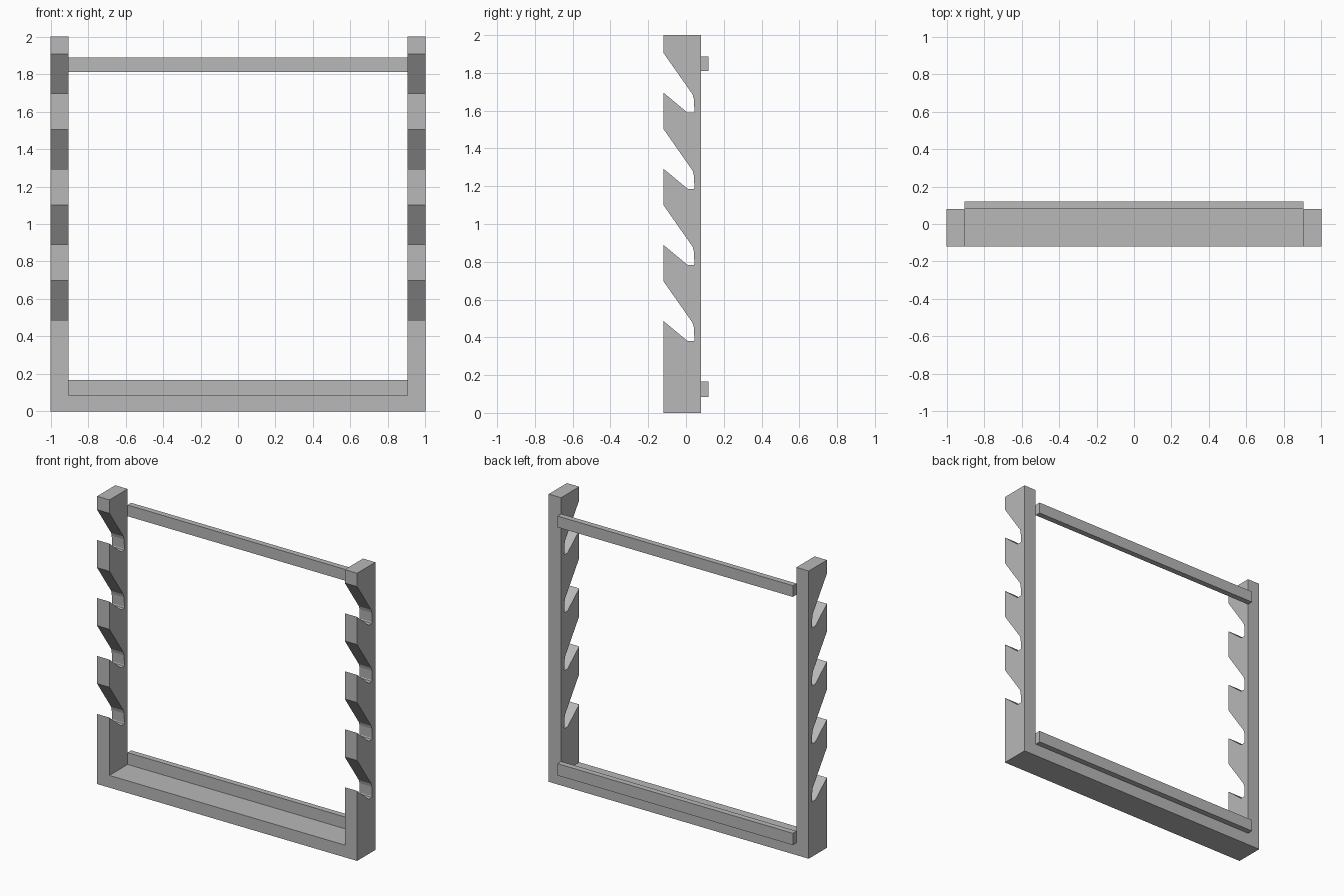
import bpy
import bmesh

cube = bpy.data.objects.get("Cube")
if cube:
    bpy.data.objects.remove(cube, do_unlink=True)

# Main dimensions
HALF_W, INNER = 1.0, 0.905
FRONT, BACK, SLAT_BACK = -0.12, 0.08, 0.12
HEIGHT, SILL_H = 2.0, 0.085
FIRST_NOTCH, STEP, NOTCHES = 0.38, 0.403, 4

grey = bpy.data.materials.new("grey")
grey.use_nodes = True
colour = (0.48, 0.48, 0.48, 1)
grey.diffuse_color = colour
grey.node_tree.nodes["Principled BSDF"].inputs["Base Color"].default_value = colour


def extrude_x(name, profile, x0, x1):
    """Extrude a closed (y, z) outline along x."""
    bm = bmesh.new()
    face = bm.faces.new([bm.verts.new((x0, y, z)) for y, z in profile])
    ext = bmesh.ops.extrude_face_region(bm, geom=[face])
    moved = [g for g in ext["geom"] if isinstance(g, bmesh.types.BMVert)]
    bmesh.ops.translate(bm, vec=(x1 - x0, 0, 0), verts=moved)
    bmesh.ops.recalc_face_normals(bm, faces=bm.faces)
    mesh = bpy.data.meshes.new(name)
    bm.to_mesh(mesh)
    bm.free()
    mesh.materials.append(grey)
    obj = bpy.data.objects.new(name, mesh)
    bpy.context.collection.objects.link(obj)
    return obj


def bar(name, y0, y1, z0, z1):
    return extrude_x(name, [(y0, z0), (y1, z0), (y1, z1), (y0, z1)], -INNER, INNER)


# Side posts with hooked notches, outlined from the bottom up along the front
notch = [(FRONT, 0.107), (0.005, 0.003), (0.012, 0), (0.042, 0),
         (0.045, 0.008), (0.041, 0.075), (0.035, 0.097), (FRONT, 0.318)]
outline = [(BACK, HEIGHT), (BACK, 0), (FRONT, 0)]
for i in range(NOTCHES):
    base = FIRST_NOTCH + i * STEP
    outline += [(y, base + z) for y, z in notch]
outline.append((FRONT, HEIGHT))

extrude_x("left_post", outline, INNER, HALF_W)
extrude_x("right_post", outline, -HALF_W, -INNER)

# Base sill and the two rear slats
bar("base_sill", FRONT, BACK, 0, SILL_H)
bar("lower_back_slat", BACK, SLAT_BACK, SILL_H, 0.167)
bar("upper_back_slat", BACK, SLAT_BACK, 1.81, 1.888)
